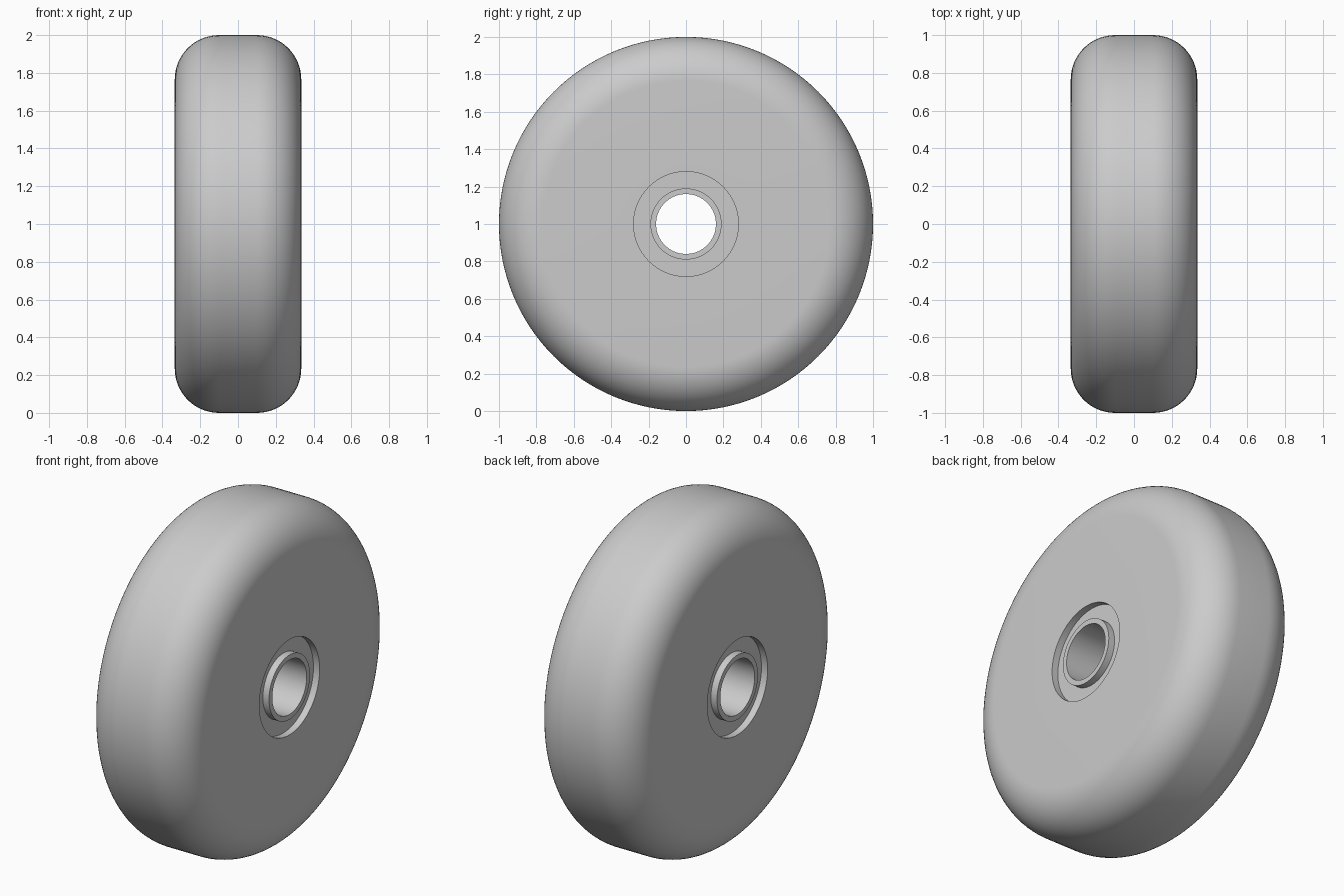
import bpy
import bmesh
from math import cos, sin, pi
from mathutils import Vector

cube = bpy.data.objects.get("Cube")
if cube:
    bpy.data.objects.remove(cube, do_unlink=True)

HALF_WIDTH = 0.335
RADIUS = 1.0
FILLET = 0.235
RECESS_RADIUS = 0.28
RECESS_DEPTH = 0.04
BUSHING_RADIUS = 0.19
BORE_RADIUS = 0.16
STEPS = 128

grey = bpy.data.materials.new("plain grey")
grey.use_nodes = True
grey.diffuse_color = (0.6, 0.6, 0.6, 1)
grey.node_tree.nodes["Principled BSDF"].inputs["Base Color"].default_value = (0.6, 0.6, 0.6, 1)


def revolve(name, profile, closed):
    """Spin (x, radius) points about the axle, which runs along x."""
    bm = bmesh.new()
    verts = [bm.verts.new((x, 0, r)) for x, r in profile]
    pairs = list(zip(verts, verts[1:]))
    if closed:
        pairs.append((verts[-1], verts[0]))
    edges = [bm.edges.new(p) for p in pairs]
    bmesh.ops.spin(bm, geom=verts + edges, cent=(0, 0, 0), axis=(1, 0, 0),
                   angle=2 * pi, steps=STEPS, use_merge=False)
    bmesh.ops.remove_doubles(bm, verts=bm.verts[:], dist=0.0001)
    bmesh.ops.recalc_face_normals(bm, faces=bm.faces[:])
    bmesh.ops.translate(bm, verts=bm.verts[:], vec=Vector((0, 0, RADIUS)))
    mesh = bpy.data.meshes.new(name)
    bm.to_mesh(mesh)
    bm.free()
    mesh.materials.append(grey)
    obj = bpy.data.objects.new(name, mesh)
    bpy.context.collection.objects.link(obj)
    bpy.ops.object.select_all(action="DESELECT")
    obj.select_set(True)
    bpy.context.view_layer.objects.active = obj
    bpy.ops.object.shade_smooth_by_angle(angle=pi / 6)
    return obj


# Wheel body: recess floor, recess wall, flat side, rounded shoulder, mirrored;
# the wall behind the bushing closes the solid
floor_x = HALF_WIDTH - RECESS_DEPTH
inner = BUSHING_RADIUS - 0.01
half = [(floor_x, inner), (floor_x, RECESS_RADIUS), (HALF_WIDTH, RECESS_RADIUS)]
for i in range(17):
    a = i / 16 * pi / 2
    half.append((HALF_WIDTH - FILLET + FILLET * cos(a),
                 RADIUS - FILLET + FILLET * sin(a)))
body = half + [(-x, r) for x, r in reversed(half)]
revolve("wheel_body", body, closed=True)

# Bushing: tube through the centre, flush with both sides
w = HALF_WIDTH
revolve("axle_bushing", [(-w, BORE_RADIUS), (w, BORE_RADIUS),
                         (w, BUSHING_RADIUS), (-w, BUSHING_RADIUS)], closed=True)
